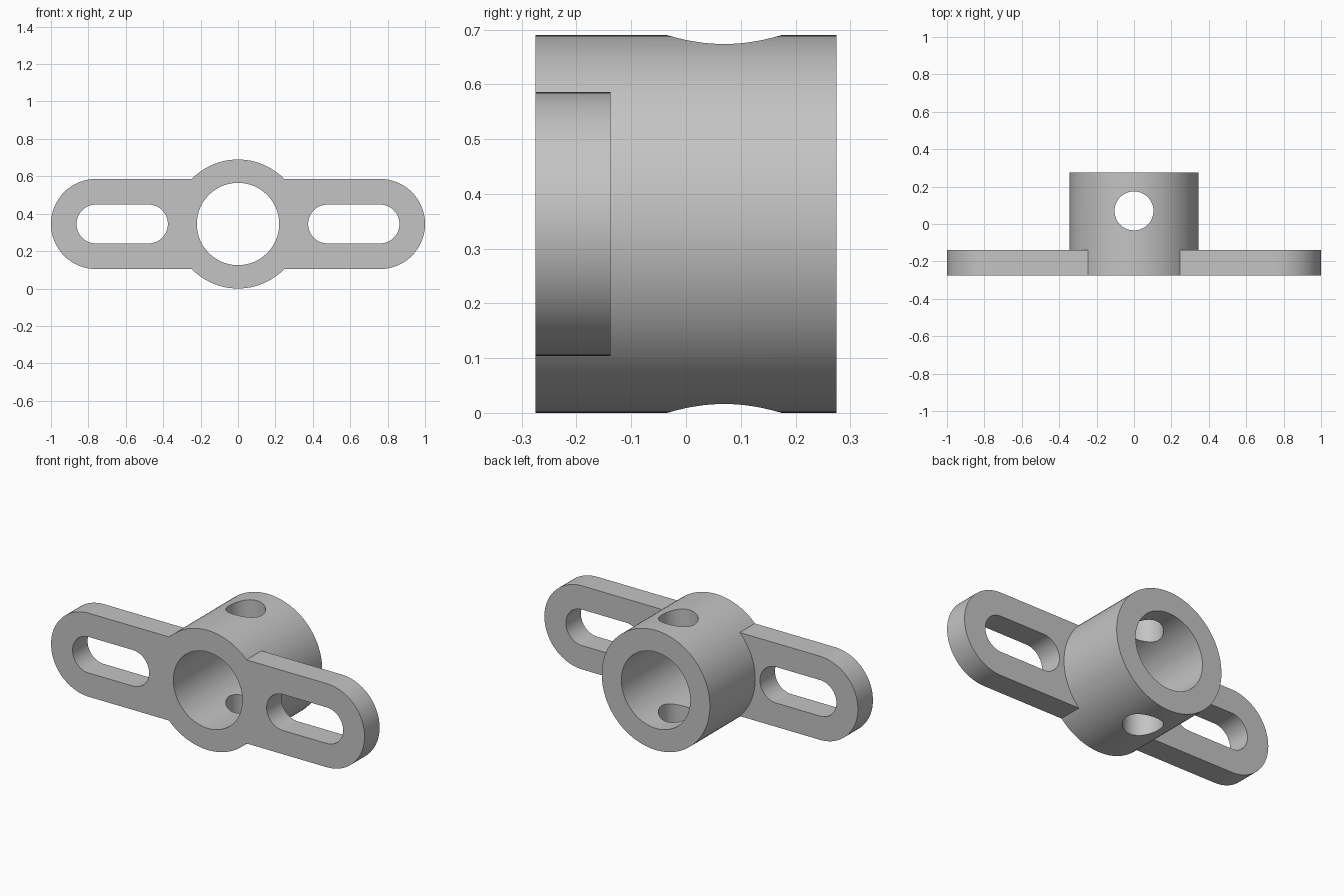
import bpy, bmesh
from math import sin, cos, pi, radians
from mathutils import Matrix, Vector

cube = bpy.data.objects.get("Cube")
if cube:
    bpy.data.objects.remove(cube, do_unlink=True)

MID = 0.345             # height of the bore axis
FRONT, BACK = -0.275, 0.275
PLATE_BACK = -0.138
SLOT_R, SLOT_IN, SLOT_OUT = 0.104, 0.479, 0.759
SEG = 48                # segments per half circle

grey = bpy.data.materials.new("plain_grey")
grey.use_nodes = True
colour = (0.55, 0.55, 0.55, 1)
grey.diffuse_color = colour
grey.node_tree.nodes["Principled BSDF"].inputs["Base Color"].default_value = colour


def stadium(name, x0, x1, r, y0, y1):
    """Rounded bar along x (a cylinder when x0 == x1), extruded along y."""
    bm = bmesh.new()
    pts = []
    for cx, start in ((x1, -pi / 2), (x0, pi / 2)):
        last = SEG + (1 if x0 != x1 else 0)
        for i in range(last):
            a = start + pi * i / SEG
            pts.append((cx + r * cos(a), y0, MID + r * sin(a)))
    face = bm.faces.new([bm.verts.new(p) for p in pts])
    ext = bmesh.ops.extrude_face_region(bm, geom=[face])
    moved = [v for v in ext["geom"] if isinstance(v, bmesh.types.BMVert)]
    bmesh.ops.translate(bm, verts=moved, vec=(0, y1 - y0, 0))
    bmesh.ops.recalc_face_normals(bm, faces=bm.faces)
    mesh = bpy.data.meshes.new(name)
    bm.to_mesh(mesh)
    bm.free()
    mesh.materials.append(grey)
    obj = bpy.data.objects.new(name, mesh)
    bpy.context.collection.objects.link(obj)
    return obj


def combine(target, tool, operation):
    """Apply a boolean and discard the tool."""
    tool.hide_render = True
    mod = target.modifiers.new(tool.name, "BOOLEAN")
    mod.operation, mod.object, mod.solver = operation, tool, "EXACT"
    bpy.context.view_layer.objects.active = target
    bpy.ops.object.modifier_apply(modifier=mod.name)
    bpy.data.objects.remove(tool, do_unlink=True)


# Barrel joined with the rounded mounting plate
body = stadium("slotted_mounting_collar", 0, 0, MID, FRONT, BACK)
plate = stadium("mounting_plate", -SLOT_OUT, SLOT_OUT, 0.241, FRONT, PLATE_BACK)
combine(body, plate, "UNION")

# Main bore
combine(body, stadium("bore_cutter", 0, 0, 0.22, -0.5, 0.5), "DIFFERENCE")

# Adjustment slots on both arms
for side in (-1, 1):
    a, b = sorted((side * SLOT_IN, side * SLOT_OUT))
    combine(body, stadium("slot_cutter", a, b, SLOT_R, -0.5, 0.1), "DIFFERENCE")

# Vertical cross hole through both barrel walls
pin = stadium("pin_hole_cutter", 0, 0, 0.104, -0.6, 0.6)
turn = (Matrix.Translation(Vector((0, 0.07, MID))) @ Matrix.Rotation(radians(90), 4, "X")
        @ Matrix.Translation(Vector((0, 0, -MID))))
pin.data.transform(turn)
combine(body, pin, "DIFFERENCE")

# Smooth curved walls, crisp rims
bpy.ops.object.select_all(action="DESELECT")
body.select_set(True)
bpy.context.view_layer.objects.active = body
bpy.ops.object.shade_smooth_by_angle(angle=radians(30))
